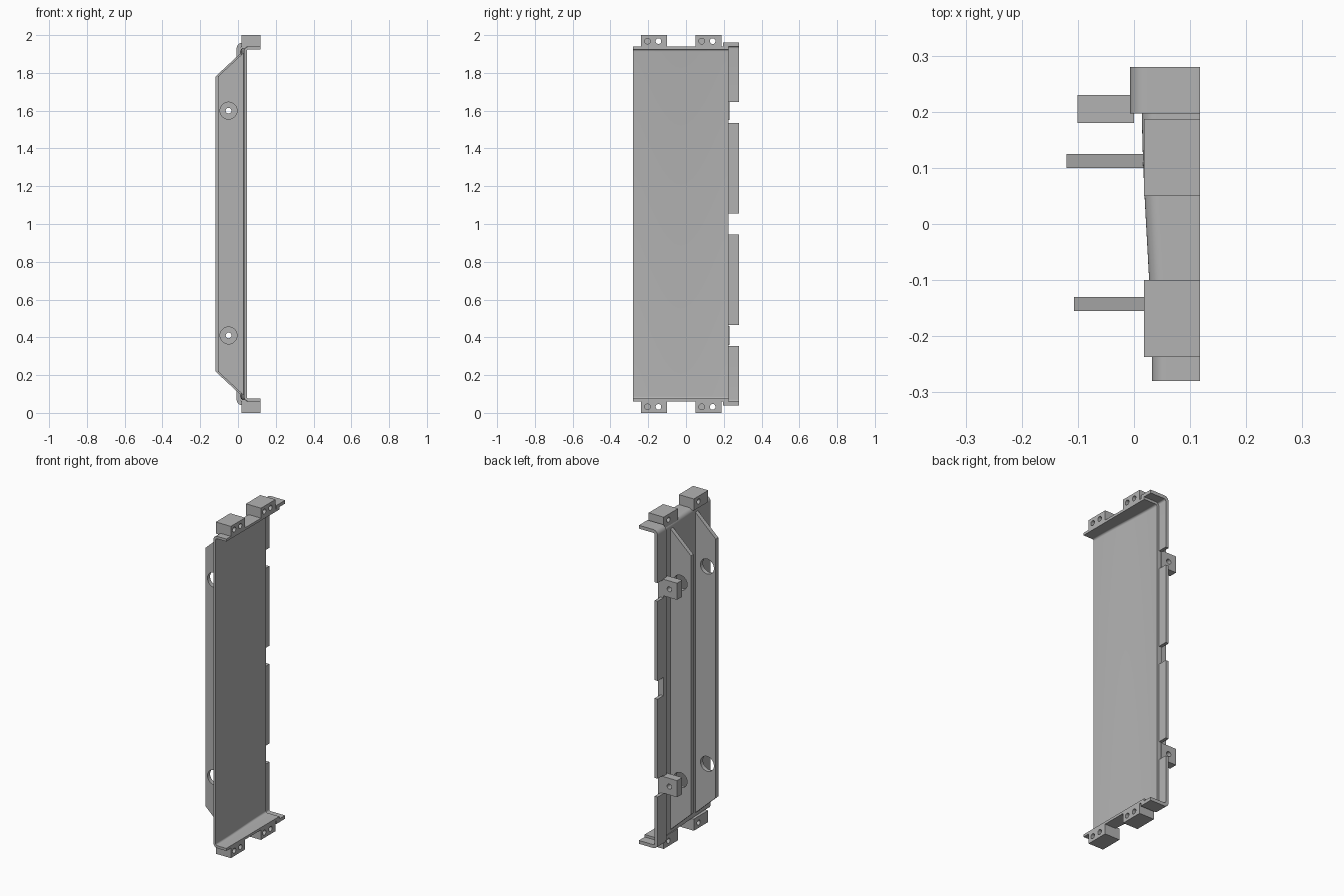
import bpy, bmesh, math
from mathutils import Matrix, Vector

if "Cube" in bpy.data.objects:
    bpy.data.objects.remove(bpy.data.objects["Cube"])

grey = bpy.data.materials.new("plain_grey")
grey.use_nodes = True
GREY = (0.45, 0.45, 0.45, 1)
grey.diffuse_color = GREY
grey.node_tree.nodes["Principled BSDF"].inputs["Base Color"].default_value = GREY


def make(name, bm):
    bmesh.ops.recalc_face_normals(bm, faces=bm.faces)
    mesh = bpy.data.meshes.new(name)
    bm.to_mesh(mesh)
    bm.free()
    mesh.materials.append(grey)
    obj = bpy.data.objects.new(name, mesh)
    bpy.context.collection.objects.link(obj)
    return obj


def activate(obj):
    bpy.ops.object.select_all(action="DESELECT")
    obj.select_set(True)
    bpy.context.view_layer.objects.active = obj


def smooth(obj):
    activate(obj)
    bpy.ops.object.shade_smooth_by_angle(angle=math.radians(30))


def add_box(bm, x0, x1, y0, y1, z0, z1):
    size = Matrix.Diagonal((x1 - x0, y1 - y0, z1 - z0, 1))
    mid = Vector((x0 + x1, y0 + y1, z0 + z1)) / 2
    bmesh.ops.create_cube(bm, size=1, matrix=Matrix.Translation(mid) @ size)


def add_rod(bm, centre, radius, length, axis):
    turn = Matrix.Rotation(math.pi / 2, 4, "Y" if axis == "X" else "X")
    bmesh.ops.create_cone(bm, cap_ends=True, segments=32, radius1=radius, radius2=radius,
                          depth=length, matrix=Matrix.Translation(centre) @ turn)


def cut(obj, bm):
    cutter = make("cutter", bm)
    cutter.hide_render = True
    mod = obj.modifiers.new("cut", "BOOLEAN")
    mod.operation, mod.solver, mod.object = "DIFFERENCE", "EXACT", cutter
    activate(obj)
    bpy.ops.object.modifier_apply(modifier="cut")
    bpy.data.objects.remove(cutter)


FLANGE_X = 0.118


def channel(name, stations, half, radius, thick):
    """Loft a rounded U section (outer skin) through (y, back x), then thicken inwards."""
    bm = bmesh.new()
    rows = []
    for y, x in stations:
        upper = [(FLANGE_X, half)]
        for i in range(9):
            a = math.pi / 2 * (1 + i / 8)
            upper.append((x + radius + radius * math.cos(a), half - radius + radius * math.sin(a)))
        section = upper + [(px, -pz) for px, pz in reversed(upper)]
        rows.append([bm.verts.new((px, y, 1 + pz)) for px, pz in section])
    for a, b in zip(rows, rows[1:]):
        for i in range(len(a) - 1):
            bm.faces.new((a[i], a[i + 1], b[i + 1], b[i]))
    obj = make(name, bm)
    # Normals must point to the back so that the thickness grows inwards
    wall = max(obj.data.polygons, key=lambda p: p.area)
    if wall.normal.x > 0:
        obj.data.flip_normals()
    mod = obj.modifiers.new("thickness", "SOLIDIFY")
    mod.thickness, mod.offset, mod.use_even_offset = thick, -1, True
    activate(obj)
    bpy.ops.object.modifier_apply(modifier="thickness")
    return obj


# Main curved panel with folded end flanges
bend = []
for i in range(17):
    t = i / 16
    bend.append((-0.28 + 0.505 * t, 0.023 + 0.009 * math.cos(math.pi * t)))
smooth(channel("main_panel", bend, 0.94, 0.026, 0.015))

# Stepped rear lip, notched into four tabs
lip = channel("rear_lip", [(0.197, -0.007), (0.28, -0.007)], 0.96, 0.03, 0.02)
bm = bmesh.new()
for z in (0.41, 1.0, 1.59):
    add_box(bm, -0.05, 0.06, 0.225, 0.3, z - 0.055, z + 0.055)
cut(lip, bm)
smooth(lip)

BOLT_Z = (0.41, 1.6)

# Two tapered ribs with large access holes
for name, y0, y1, shift in (("front_rib", -0.155, -0.13, 0.013), ("rear_rib", 0.1, 0.125, 0)):
    bm = bmesh.new()
    outline = [(-0.12, 0.22), (0.02, 0.09), (0.02, 1.91), (-0.12, 1.78)]
    face = bm.faces.new([bm.verts.new((x + shift, y0, z)) for x, z in outline])
    grown = bmesh.ops.extrude_face_region(bm, geom=[face])["geom"]
    bmesh.ops.translate(bm, vec=(0, y1 - y0, 0),
                        verts=[v for v in grown if isinstance(v, bmesh.types.BMVert)])
    rib = make(name, bm)
    bm = bmesh.new()
    for z in BOLT_Z:
        add_rod(bm, (-0.05, (y0 + y1) / 2, z), 0.045, 0.1, "Y")
    cut(rib, bm)
    smooth(rib)

# Drilled mounting blocks on the back of the lip
for name, z in zip(("lower_mount", "upper_mount"), BOLT_Z):
    bm = bmesh.new()
    add_box(bm, -0.101, 0.0, 0.18, 0.23, z - 0.05, z + 0.05)
    mount = make(name, bm)
    bm = bmesh.new()
    add_rod(bm, (-0.05, 0.2, z), 0.015, 0.2, "Y")
    cut(mount, bm)
    smooth(mount)

# End blocks above and below, each with one blind and one through hole
for end, sign in (("top", 1), ("bottom", -1)):
    for side, y0 in (("front", -0.237), ("rear", 0.05)):
        bm = bmesh.new()
        low, high = sorted((1 + sign * 0.93, 1 + sign))
        add_box(bm, 0.018, FLANGE_X, y0, y0 + 0.137, low, high)
        block = make(f"{end}_{side}_block", bm)
        bm = bmesh.new()
        z = 1 + sign * 0.968
        add_rod(bm, (FLANGE_X, y0 + 0.033, z), 0.015, 0.08, "X")
        add_rod(bm, (0.07, y0 + 0.091, z), 0.015, 0.2, "X")
        cut(block, bm)
        smooth(block)
